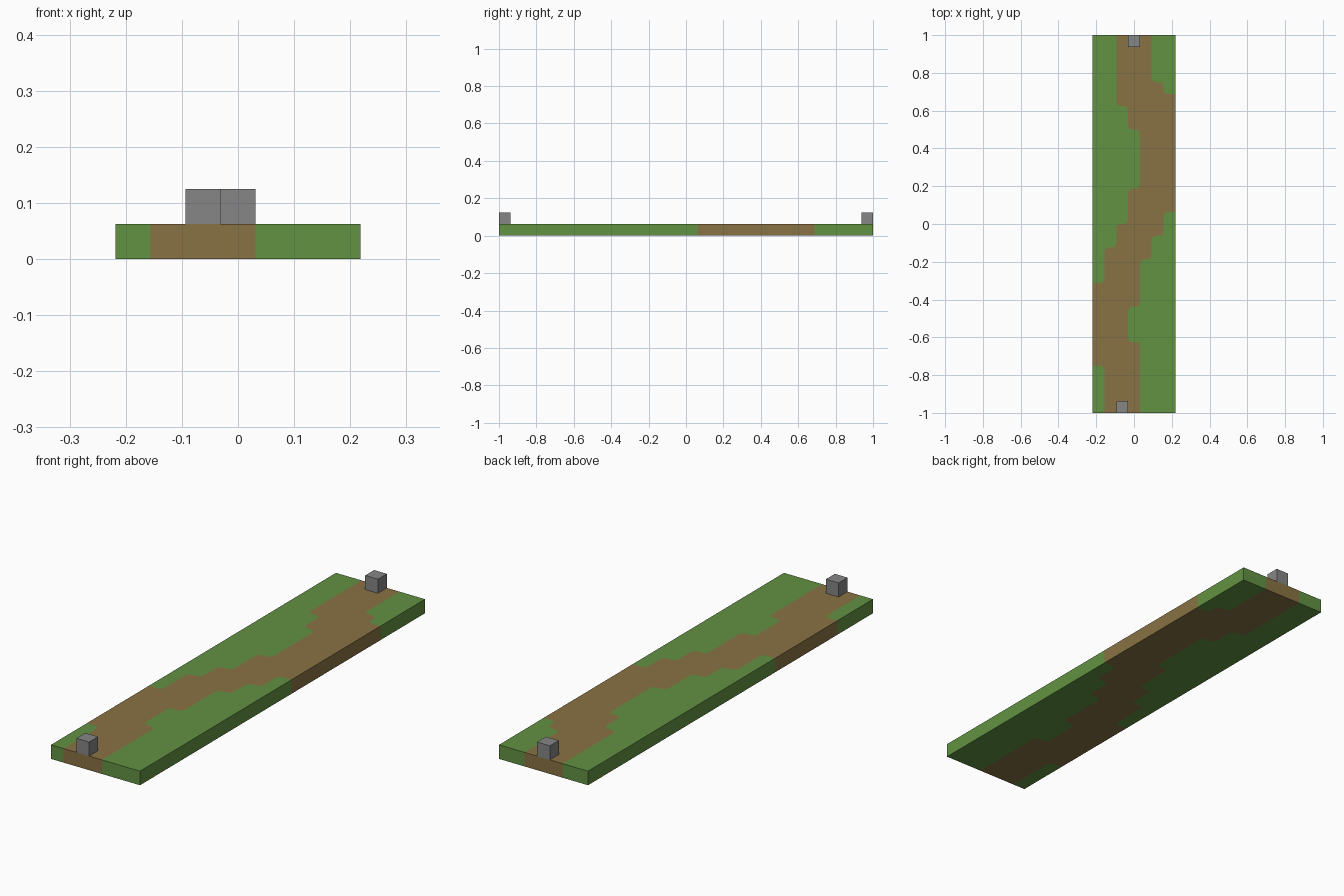
import bpy
import bmesh
from mathutils import Vector

if "Cube" in bpy.data.objects:
    bpy.data.objects.remove(bpy.data.objects["Cube"], do_unlink=True)

CELL = 0.0625
COLS, ROWS = 7, 32


def linear(c):
    c /= 255
    return c / 12.92 if c <= 0.04 else ((c + 0.055) / 1.055) ** 2.4


def material(name, *rgb):
    m = bpy.data.materials.new(name)
    m.use_nodes = True
    colour = (*[linear(c) for c in rgb], 1)
    m.diffuse_color = colour
    bsdf = m.node_tree.nodes["Principled BSDF"]
    bsdf.inputs["Base Color"].default_value = colour
    bsdf.inputs["Roughness"].default_value = 0.9
    return m


grass = material("grass green", 99, 146, 67)
dirt = material("dirt brown", 137, 114, 67)
stone = material("stone grey", 134, 134, 134)


def make_object(name, bm, mats):
    bmesh.ops.remove_doubles(bm, verts=bm.verts, dist=0.0001)
    bmesh.ops.recalc_face_normals(bm, faces=bm.faces)
    mesh = bpy.data.meshes.new(name)
    bm.to_mesh(mesh)
    bm.free()
    for m in mats:
        mesh.materials.append(m)
    obj = bpy.data.objects.new(name, mesh)
    bpy.context.collection.objects.link(obj)
    return obj


def on_rim(p, q):
    """True when both grid points lie on the same outer side."""
    return any(abs(p[k] - v) < 0.001 and abs(q[k] - v) < 0.001
               for k, v in ((0, 0), (0, COLS), (1, 0), (1, ROWS)))


def rounded(corners, radius=0.42, steps=4):
    """Round the inner corners of a stepped outline, keeping the rim sharp."""
    pts = [Vector(c) for c in corners]
    out = []
    for i, p in enumerate(pts):
        if on_rim(p, p):
            out.append(p)
            continue
        a = p + (pts[i - 1] - p).normalized() * radius
        b = p + (pts[(i + 1) % len(pts)] - p).normalized() * radius
        for s in range(steps + 1):
            t = s / steps
            out.append(a * (1 - t) ** 2 + p * 2 * t * (1 - t) + b * t * t)
    return out


def add_region(bm, corners, slot):
    """Top, bottom and outer wall of one coloured patch of the slab."""
    pts = rounded(corners)
    low, high = [[bm.verts.new(((p.x - COLS / 2) * CELL, (p.y - ROWS / 2) * CELL, z))
                  for p in pts] for z in (0, CELL)]
    faces = [bm.faces.new(high), bm.faces.new(low[::-1])]
    for i in range(len(pts)):
        j = (i + 1) % len(pts)
        if on_rim(pts[i], pts[j]):
            faces.append(bm.faces.new((low[i], low[j], high[j], high[i])))
    for f in faces:
        f.material_index = slot


# Stepped edges of the winding path, in grid cells from front to back
west = [(1, 0), (1, 4), (0, 4), (0, 11), (1, 11), (1, 14), (2, 14), (2, 16), (3, 16),
        (3, 19), (4, 19), (4, 24), (3, 24), (3, 26), (2, 26), (2, 32)]
east = [(4, 0), (4, 6), (3, 6), (3, 9), (4, 9), (4, 13), (5, 13), (5, 15), (6, 15),
        (6, 17), (7, 17), (7, 27), (6, 27), (6, 28), (5, 28), (5, 32)]

# Ground slab: dirt path with a grass bank in each corner
bm = bmesh.new()
add_region(bm, east + west[::-1], 1)
for bank in (west[:3] + [(0, 0)], west[3:] + [(0, ROWS)],
             east[:11] + [(COLS, 0)], east[11:] + [(COLS, ROWS)]):
    add_region(bm, bank, 0)
make_object("ground_slab", bm, [grass, dirt])

# Stone marker blocks at the two ends of the path
for name, col, row in (("front_marker", 2, 0), ("back_marker", 3, ROWS - 1)):
    bm = bmesh.new()
    bmesh.ops.create_cube(bm, size=CELL)
    block = make_object(name, bm, [stone])
    block.location = ((col + 0.5 - COLS / 2) * CELL, (row + 0.5 - ROWS / 2) * CELL, CELL * 1.5)
